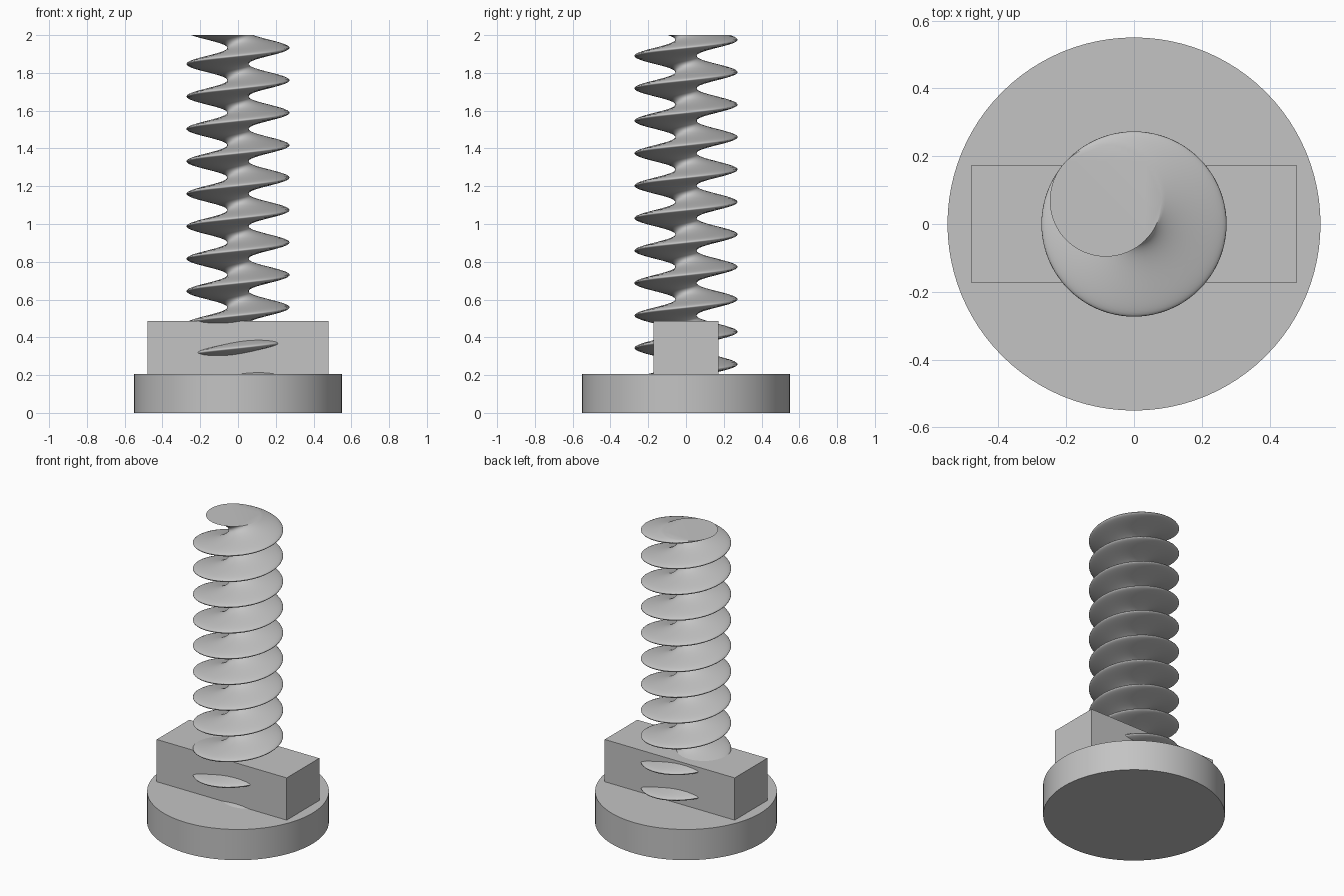
import bpy
import bmesh
import math

default_cube = bpy.data.objects.get("Cube")
if default_cube:
    bpy.data.objects.remove(default_cube, do_unlink=True)

# Single plain grey for every part
grey = bpy.data.materials.new("light_grey")
grey.use_nodes = True
colour = (0.55, 0.55, 0.55, 1)
grey.diffuse_color = colour
grey.node_tree.nodes["Principled BSDF"].inputs["Base Color"].default_value = colour


def add_object(name, bm, smooth_angle=None):
    bmesh.ops.recalc_face_normals(bm, faces=bm.faces[:])
    mesh = bpy.data.meshes.new(name)
    bm.to_mesh(mesh)
    bm.free()
    mesh.materials.append(grey)
    obj = bpy.data.objects.new(name, mesh)
    bpy.context.collection.objects.link(obj)
    if smooth_angle:
        bpy.ops.object.select_all(action="DESELECT")
        obj.select_set(True)
        bpy.context.view_layer.objects.active = obj
        bpy.ops.object.shade_smooth_by_angle(angle=math.radians(smooth_angle))
    return obj


# Round head, lying flat on the ground
HEAD_TOP = 0.205
bm = bmesh.new()
bmesh.ops.create_cone(bm, cap_ends=True, segments=96, radius1=0.55, radius2=0.55, depth=HEAD_TOP)
bmesh.ops.translate(bm, verts=bm.verts[:], vec=(0, 0, HEAD_TOP / 2))
add_object("round_head", bm, 30)

# Rectangular neck across the head
NECK_TOP = 0.487
bm = bmesh.new()
bmesh.ops.create_cube(bm, size=1)
bmesh.ops.scale(bm, verts=bm.verts[:], vec=(0.96, 0.344, NECK_TOP - HEAD_TOP))
bmesh.ops.translate(bm, verts=bm.verts[:], vec=(0, 0, (NECK_TOP + HEAD_TOP) / 2))
add_object("rectangular_neck", bm)

# Threaded shaft: an off-centre circle twisted as it rises
RADIUS, OFFSET, PITCH = 0.165, 0.108, 0.1718
BOTTOM, TOP, CREST = 0.1, 2.0, 1.933   # CREST: a height where the thread points to +x
SIDES, STEPS = 64, 440
bm = bmesh.new()
rings = []
for i in range(STEPS + 1):
    z = BOTTOM + (TOP - BOTTOM) * i / STEPS
    turn = math.tau * (z - CREST) / PITCH
    ring = []
    for j in range(SIDES):
        a = turn + math.tau * j / SIDES
        ring.append(bm.verts.new((OFFSET * math.cos(turn) + RADIUS * math.cos(a),
                                  OFFSET * math.sin(turn) + RADIUS * math.sin(a), z)))
    rings.append(ring)
for low, high in zip(rings, rings[1:]):
    for j in range(SIDES):
        k = (j + 1) % SIDES
        bm.faces.new((low[j], low[k], high[k], high[j]))
bm.faces.new(rings[0][::-1])
bm.faces.new(rings[-1])
add_object("threaded_shaft", bm, 35)
